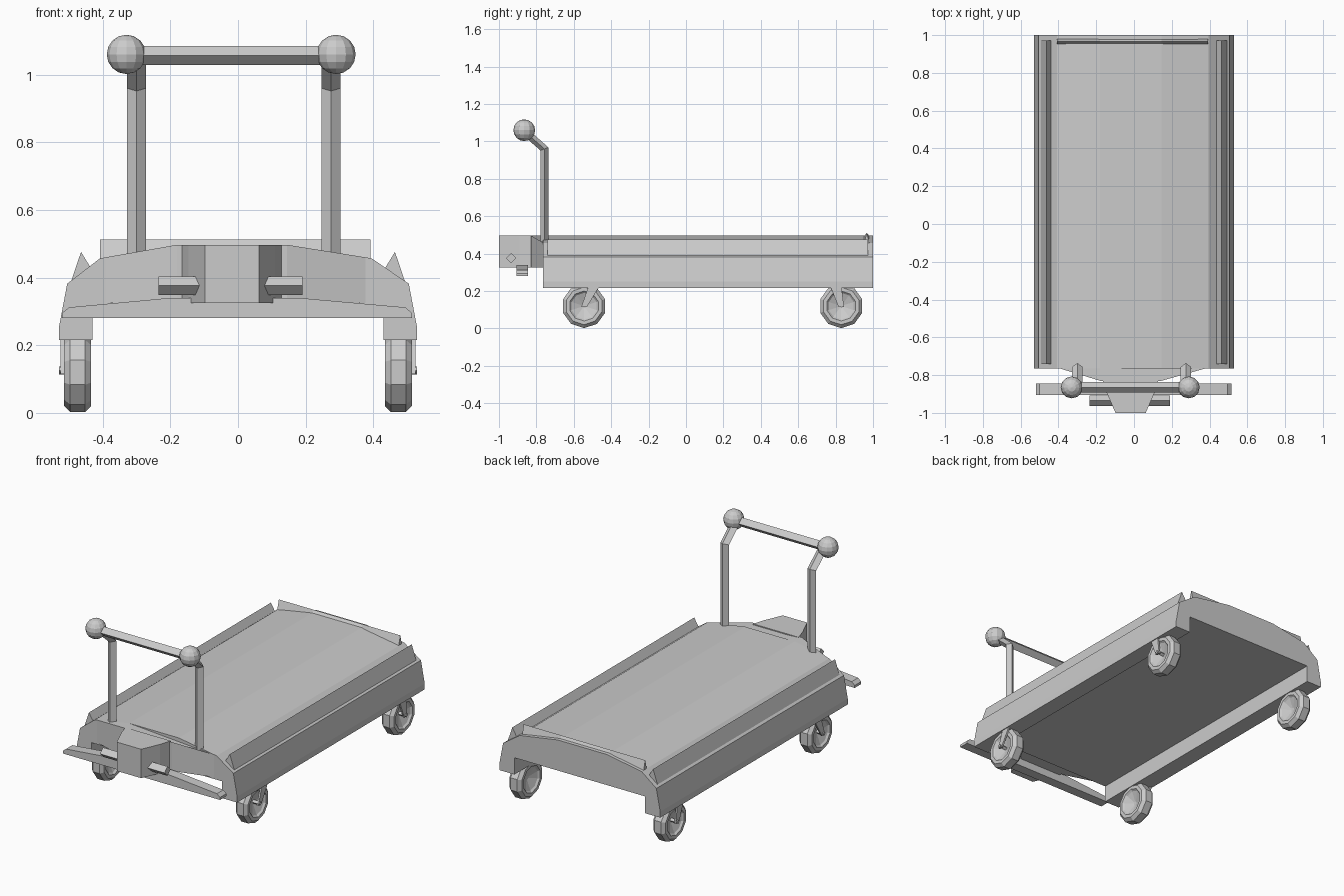
import bpy, bmesh, math

if "Cube" in bpy.data.objects:
    bpy.data.objects.remove(bpy.data.objects["Cube"])

CX = -0.018  # nose, handle and bumper sit slightly off centre


def finish(name, bm):
    bmesh.ops.recalc_face_normals(bm, faces=bm.faces)
    me = bpy.data.meshes.new(name)
    bm.to_mesh(me)
    bm.free()
    ob = bpy.data.objects.new(name, me)
    bpy.context.collection.objects.link(ob)
    return ob


def loft(name, rings, cap=True):
    """Join equal-length closed rings of points with quads."""
    bm = bmesh.new()
    vs = [[bm.verts.new(p) for p in r] for r in rings]
    n = len(rings[0])
    for a, b in zip(vs, vs[1:]):
        for i in range(n):
            j = (i + 1) % n
            bm.faces.new((a[i], a[j], b[j], b[i]))
    if cap:
        bm.faces.new(vs[0])
        bm.faces.new(vs[-1])
    return finish(name, bm)


def extrude_y(name, prof, y0, y1):
    return loft(name, [[(x, y, z) for x, z in prof] for y in (y0, y1)])


# arched deck with hanging side skirts
deck = [(-0.53, 0.215), (-0.53, 0.25), (-0.505, 0.382), (-0.408, 0.457), (-0.18, 0.497),
        (0.145, 0.497), (0.395, 0.457), (0.505, 0.382), (0.53, 0.25), (0.53, 0.215),
        (0.43, 0.215), (0.43, 0.315), (-0.43, 0.315), (-0.43, 0.215)]
extrude_y("deck", deck, -0.765, 1.0)

# faceted nose in front of the deck
nose = [(-0.408, -0.76, 0.457), (-0.18, -0.83, 0.497), (0.145, -0.83, 0.497),
        (0.395, -0.76, 0.457), (0.145, -0.75, 0.497), (-0.18, -0.75, 0.497)]
loft("deck_nose", [[(x, y, 0.325) for x, y, z in nose], nose])

# tapered hitch block
hitch = [(-0.15, -0.82), (-0.128, -0.89), (-0.08, -1.0), (0.08, -1.0), (0.128, -0.89), (0.15, -0.82)]
loft("hitch_block", [[(CX + x, y, z) for x, y in hitch] for z in (0.325, 0.497)])

# front bumper bar
bumper = [(-0.52, 0.28), (-0.52, 0.295), (-0.5, 0.312), (-0.2, 0.34), (0.18, 0.34),
          (0.495, 0.312), (0.515, 0.295), (0.515, 0.28)]
extrude_y("bumper_bar", bumper, -0.905, -0.845)


def diamond_x(name, x0, x1, y, z, r):
    loft(name, [[(x, y - r, z), (x, y, z + r), (x, y + r, z), (x, y, z - r)] for x in (x0, x1)])


# diamond bar through the hitch, and handle crossbar
diamond_x("hitch_pin", -0.235, 0.19, -0.935, 0.376, 0.028)
diamond_x("handle_crossbar", -0.33, 0.29, -0.865, 1.057, 0.028)

# handle posts and ball ends
for side, px, bx in (("left", -0.3, -0.33), ("right", 0.275, 0.29)):
    rings = []
    for x, y, z, ny, nz in ((px, -0.757, 0.43, 1, 0), (px, -0.757, 0.96, 1, 0.4),
                            (px, -0.865, 1.055, 0.66, 0.75)):
        w, d = 0.028, 0.021
        rings.append([(x - w, y, z), (x, y - d * ny, z - d * nz),
                      (x + w, y, z), (x, y + d * ny, z + d * nz)])
    loft("handle_post_" + side, rings)
    bpy.ops.mesh.primitive_uv_sphere_add(segments=12, ring_count=8, radius=0.058,
                                         location=(bx, -0.865, 1.06))
    bpy.context.object.name = "handle_ball_" + side

# triangular edge rails on the long sides
for side, s in (("left", -1), ("right", 1)):
    rail = [(s * 0.495, 0.385), (s * 0.464, 0.476), (s * 0.43, 0.42)]
    extrude_y("side_rail_" + side, rail, -0.74, 0.972)

# rear rail following the arch of the deck
rear = [(-0.408, 0.45), (-0.18, 0.49), (0.145, 0.49), (0.392, 0.45)]
loft("rear_rail", [[(x, 0.95, z), (x, 0.967, 0.512), (x, 0.982, z)] for x, z in rear])


def wheel(name, cx, cy, out):
    """Ten-sided dished wheel turned about the x axis."""
    prof = [(0.012, -0.008), (0.07, -0.03), (0.08, -0.04), (0.1, -0.04), (0.118, -0.022),
            (0.118, 0.022), (0.1, 0.04), (0.08, 0.04), (0.07, 0.03), (0.012, 0.008)]
    rings = []
    for r, x in prof:
        rings.append([(cx + x, cy + r * math.sin(i * math.tau / 10),
                       0.12 - r * math.cos(i * math.tau / 10)) for i in range(10)])
    loft(name, rings)


# wheels, fork blades and axles
for side, s in (("left", -1), ("right", 1)):
    for end, y, lean in (("front", -0.545, 0.055), ("rear", 0.83, -0.03)):
        tag = end + "_" + side
        wheel("wheel_" + tag, s * 0.474, y, s)
        blade = [(y - 0.015, 0.115), (y + 0.015, 0.115),
                 (y + lean + 0.03, 0.23), (y + lean - 0.03, 0.23)]
        loft("fork_" + tag, [[(s * x, a, b) for a, b in blade] for x in (0.515, 0.525)])
        diamond_x("axle_" + tag, s * 0.47, s * 0.53, y, 0.125, 0.012)
